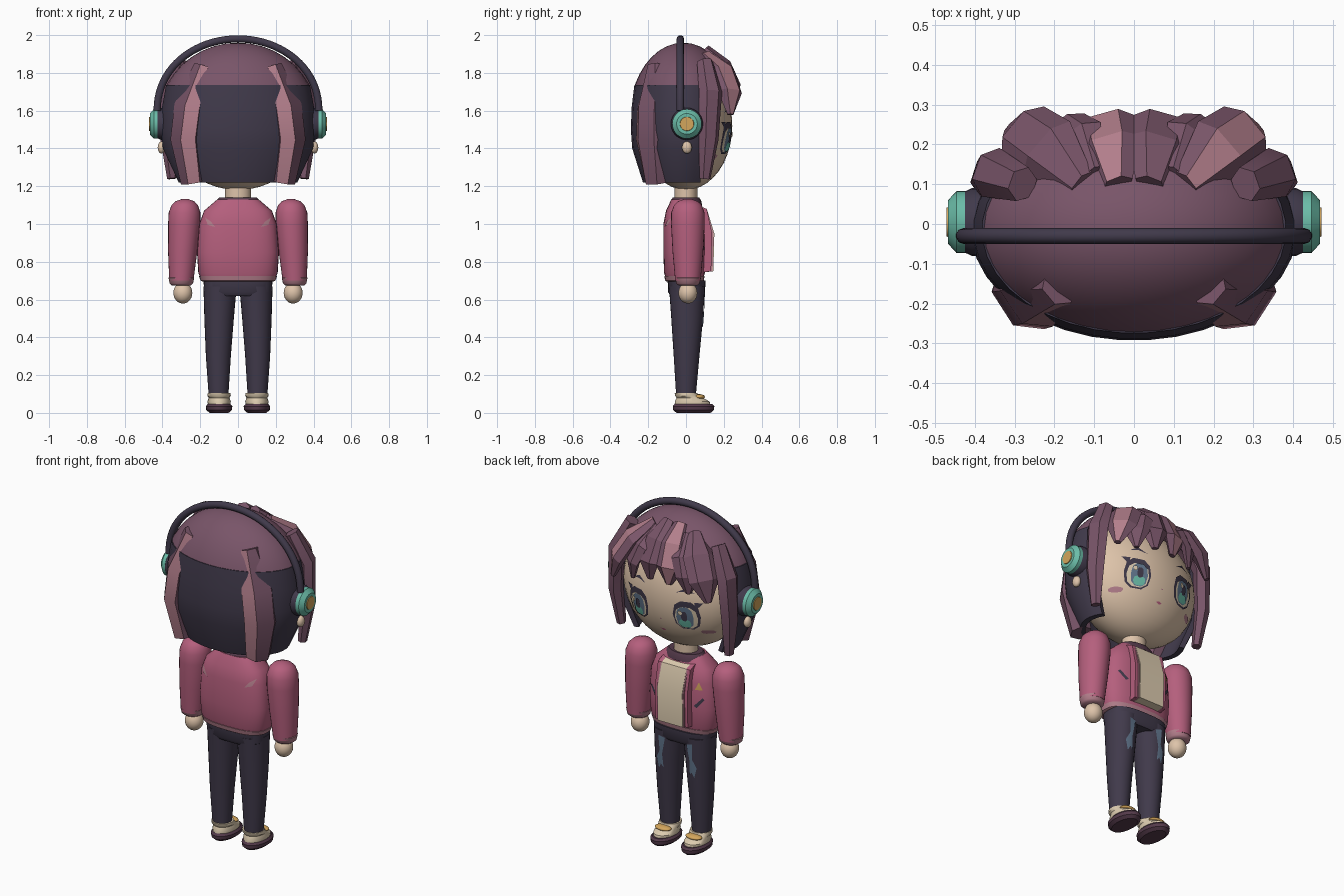
import bpy, bmesh, math
from mathutils import Vector, Matrix
from mathutils.bvhtree import BVHTree

old = bpy.data.objects.get("Cube")
if old:
    bpy.data.objects.remove(old)


def material(name, *rgb):
    m = bpy.data.materials.new(name)
    m.use_nodes = True
    m.diffuse_color = (*rgb, 1)
    m.node_tree.nodes["Principled BSDF"].inputs["Base Color"].default_value = (*rgb, 1)
    return m


HAIR = material("plum hair", .19, .09, .14)
DARK = material("dark navy", .052, .042, .07)
PINK = material("pale pink", .45, .21, .26)
JACKET = material("rose jacket", .46, .115, .205)
SKIN = material("skin", .73, .55, .40)
CREAM = material("cream", .72, .60, .43)
TEAL = material("teal", .147, .507, .393)
GOLD = material("gold", .655, .38, .107)
BLUE = material("slate blue", .12, .18, .265)
SOLE = material("dark plum", .09, .043, .07)


def finish(name, bm, *mats, angle=40):
    bmesh.ops.recalc_face_normals(bm, faces=bm.faces)
    me = bpy.data.meshes.new(name)
    bm.to_mesh(me)
    bm.free()
    for m in mats:
        me.materials.append(m)
    me.shade_smooth()
    me.set_sharp_from_angle(angle=math.radians(angle))
    ob = bpy.data.objects.new(name, me)
    bpy.context.collection.objects.link(ob)
    return ob


def loft(name, rings, *mats, streak=(), angle=40):
    """Skin closed rings of points; sides listed in streak take the second material."""
    bm = bmesh.new()
    rows = [[bm.verts.new(p) for p in r] for r in rings]
    n = len(rows[0])
    for a, b in zip(rows, rows[1:]):
        for i in range(n):
            f = bm.faces.new((a[i], a[(i + 1) % n], b[(i + 1) % n], b[i]))
            f.material_index = int(i in streak)
    bm.faces.new(rows[0])
    bm.faces.new(rows[-1])
    return finish(name, bm, *mats, angle=angle)


def oval(x, y, z, rx, ry, n=28, power=1.0):
    def soft(v):
        return math.copysign(abs(v) ** power, v)
    return [(x + rx * soft(math.cos(t)), y + ry * soft(math.sin(t)), z)
            for t in (2 * math.pi * i / n for i in range(n))]


def ball(name, centre, radii, mat, cut=None):
    bm = bmesh.new()
    bmesh.ops.create_uvsphere(bm, u_segments=36, v_segments=20, radius=1)
    bmesh.ops.transform(bm, matrix=Matrix.LocRotScale(Vector(centre), None, Vector(radii)),
                        verts=bm.verts)
    if cut:
        bmesh.ops.bisect_plane(bm, geom=bm.verts[:] + bm.edges[:] + bm.faces[:],
                               plane_co=(0, 0, cut), plane_no=(0, 0, -1), clear_outer=True)
    return finish(name, bm, mat)


def disc(name, x0, x1, y, z, r0, r1, mat):
    rings = [[(x, y + r * math.cos(k * math.pi / 14), z + r * math.sin(k * math.pi / 14))
              for k in range(28)]
             for x, r in ((x0, r0), (x0 * .5 + x1 * .5, max(r0, r1)), (x1, r1))]
    return loft(name, rings, mat)


def strand(name, path, side, mats, streak=()):
    """Six-sided hair lock, flat side facing away from the head axis."""
    rings = []
    pts = [Vector(p[:3]) for p in path]
    for i, p in enumerate(pts):
        t = (pts[min(i + 1, len(pts) - 1)] - pts[max(i - 1, 0)]).normalized()
        n = Vector((p.x, p.y, 0))
        n = (n - t * n.dot(t)).normalized()
        s = t.cross(n)
        w, d = path[i][3:]
        ring = [p + s * w * math.cos(k * math.pi / 3) + n * d * math.sin(k * math.pi / 3)
                for k in range(6)]
        rings.append([(q.x * side, q.y, q.z) for q in ring])
    return loft(name, rings, *mats, streak=streak, angle=25)


def decal(name, target, points, mat, lift=.004, facing=1):
    """Thin star-shaped patch dropped along y onto a target's surface."""
    me = target.data
    tree = BVHTree.FromPolygons([v.co for v in me.vertices], [p.vertices for p in me.polygons])
    bm = bmesh.new()

    def drop(x, z):
        hit = tree.ray_cast(Vector((x, 2 * facing, z)), Vector((0, -facing, 0)))[0]
        return bm.verts.new((x, (hit.y if hit else 0) + lift * facing, z))
    n = len(points)
    hub = drop(sum(p[0] for p in points) / n, sum(p[1] for p in points) / n)
    rim = [drop(*p) for p in points]
    for i in range(n):
        bm.faces.new((hub, rim[i], rim[(i + 1) % n]))
    finish(name, bm, mat)


def patch(x, z, w, h, n=10):
    return [(p[0], p[1]) for p in oval(x, z, 0, w, h, n, .8)]


# Head and neck
head = ball("head", (0, 0, 1.52), (.37, .245, .34), SKIN)
loft("neck", [oval(0, 0, z, .068, .06) for z in (1.08, 1.24)], SKIN)

# Hair crown and dark undercut shell, open at the face
ball("hair_crown", (0, -.015, 1.56), (.42, .285, .40), HAIR, cut=1.73)
shell = []
for z, k in ((1.735, .91), (1.62, .96), (1.5, .975), (1.4, .95), (1.22, .75)):
    arc = [math.radians(a) for a in range(-205, 26, 10)]
    shell.append([(.42 * k * f * math.cos(t), -.015 + .285 * k * f * math.sin(t), z)
                  for f, ts in ((1, arc), (.9, arc[::-1])) for t in ts])
loft("hair_back", shell, DARK)

for s, tag in ((1, "left"), (-1, "right")):
    # Hair locks
    strand(tag + "_back_lock", [(.19, -.16, 1.84, .05, .04), (.26, -.175, 1.62, .10, .07),
                                (.28, -.18, 1.45, .10, .07), (.24, -.155, 1.22, .07, .06)],
           s, (HAIR, PINK), {0})
    strand(tag + "_side_lock", [(.28, .10, 1.86, .045, .04), (.36, .13, 1.70, .065, .045),
                                (.37, .12, 1.45, .055, .04), (.35, .10, 1.24, .03, .025)],
           s, (HAIR, PINK))
    strand(tag + "_outer_fringe", [(.13, .10, 1.89, .04, .03), (.22, .19, 1.81, .09, .04),
                                   (.28, .23, 1.70, .085, .04), (.31, .235, 1.58, .02, .015)],
           s, (HAIR, PINK), {1} if s > 0 else ())
    strand(tag + "_mid_fringe", [(.10, .12, 1.88, .04, .03), (.15, .21, 1.79, .08, .035),
                                 (.18, .235, 1.70, .07, .03), (.18, .235, 1.60, .015, .012)],
           s, (HAIR, PINK))
    strand(tag + "_inner_fringe", [(.04, .10, 1.92, .04, .03), (.06, .20, 1.84, .08, .035),
                                   (.07, .25, 1.73, .08, .035), (.06, .245, 1.63, .02, .015)],
           s, (HAIR, PINK), {1} if s < 0 else ())

    # Headphone cups and earrings
    disc(tag + "_ear_pad", s * .375, s * .44, .005, 1.53, .085, .07, DARK)
    disc(tag + "_ear_cup", s * .425, s * .467, .005, 1.53, .078, .055, TEAL)
    disc(tag + "_ear_cup_badge", s * .46, s * .471, .005, 1.53, .038, .036, GOLD)
    ball(tag + "_earring", (s * .405, .005, 1.405), (.02, .026, .032), SKIN)

    # Eyes, brows and cheeks
    ex = s * .155
    decal(tag + "_eye_outline", head, patch(ex, 1.455, .075, .088), DARK, .005)
    decal(tag + "_eye_white", head, patch(ex, 1.443, .062, .068), CREAM, .008)
    decal(tag + "_iris", head, patch(ex - s * .005, 1.445, .047, .066), BLUE, .011)
    decal(tag + "_iris_glow", head, patch(ex - s * .005, 1.41, .033, .027), TEAL, .014)
    decal(tag + "_pupil", head, patch(ex - s * .005, 1.455, .017, .03), DARK, .016)
    decal(tag + "_eye_glint", head, patch(ex + .025, 1.475, .012, .015, 6), CREAM, .018)
    decal(tag + "_lash", head, [(s * .21, 1.50), (s * .245, 1.54), (s * .20, 1.54)], DARK, .006)
    decal(tag + "_brow", head, [(s * .10, 1.585), (s * .15, 1.60), (s * .20, 1.59),
                                (s * .15, 1.615)], DARK, .005)
    decal(tag + "_cheek", head, patch(s * .245, 1.355, .032, .014), PINK)

    # Arms
    loft(tag + "_sleeve", [oval(s * x, .01, z, r, r * 1.05) for z, x, r in
         ((.70, .30, .064), (.85, .293, .077), (1.0, .285, .085), (1.06, .283, .084),
          (1.10, .282, .07), (1.12, .281, .05), (1.133, .28, .015))], JACKET)
    loft(tag + "_cuff", [oval(s * .30, .01, z, r, r) for z, r in
                         ((.675, .05), (.685, .062), (.715, .068), (.72, .06))], PINK)
    ball(tag + "_hand", (s * .292, .01, .635), (.05, .05, .056), SKIN)

    # Legs and shoes
    leg = loft(tag + "_leg", [oval(s * x, y, z, rx, ry) for z, x, y, rx, ry in
               ((.09, .103, .0, .052, .052), (.3, .104, .003, .066, .068),
                (.5, .10, .006, .078, .084), (.67, .095, .005, .088, .095))], DARK)
    decal(tag + "_leg_fade", leg, [(s * .07, .63), (s * .11, .64), (s * .105, .55), (s * .13, .50),
          (s * .115, .44), (s * .10, .47), (s * .085, .45), (s * .09, .53)], BLUE)
    loft(tag + "_sole", [oval(s * .1, .04, z, rx, ry) for z, rx, ry in
                         ((0, .05, .09), (.015, .068, .108), (.035, .07, .11), (.047, .06, .1))], SOLE)
    loft(tag + "_shoe", [oval(s * .1, y, z, rx, ry) for z, y, rx, ry in
                         ((.04, .035, .058, .095), (.06, .033, .062, .092), (.08, .02, .055, .07),
                          (.09, .005, .062, .062), (.105, 0, .06, .06))], CREAM)
    ball(tag + "_shoe_strap", (s * .1, .07, .085), (.05, .03, .014), GOLD)

# Nose and mouth
decal("nose", head, patch(0, 1.405, .006, .004, 6), PINK)
decal("mouth", head, [(-.02, 1.335), (0, 1.34), (.02, 1.335), (0, 1.325)], JACKET)

# Headphone band
curve = bpy.data.curves.new("headband", "CURVE")
curve.dimensions = "3D"
curve.bevel_depth = .02
curve.bevel_resolution = 3
curve.use_fill_caps = True
line = curve.splines.new("POLY")
line.points.add(40)
for i, p in enumerate(line.points):
    a = math.pi * i / 40
    p.co = (.428 * math.cos(a), -.03, 1.60 + .38 * math.sin(a) ** .95, 1)
curve.materials.append(DARK)
bpy.context.collection.objects.link(bpy.data.objects.new("headband", curve))

# Jacket body, hem and collar
torso = loft("jacket", [oval(0, -.008, z, rx, ry, 36, .75) for z, rx, ry in
             ((.70, .19, .095), (.74, .21, .108), (.85, .217, .112), (1.0, .205, .112),
              (1.07, .18, .098), (1.13, .11, .07))], JACKET)
loft("jacket_hem", [oval(0, -.008, z, rx, ry, 36, .75) for z, rx, ry in
                    ((.695, .188, .094), (.70, .198, .102), (.725, .207, .107))], PINK)
loft("collar", [oval(0, 0, z, rx, ry) for z, rx, ry in
                ((1.10, .125, .085), (1.125, .115, .08), (1.14, .10, .07))], SOLE)


def front_panel(name, x0, x1, deep, mat):
    side = [(.06, 1.10), (.11, 1.08), (.15 - deep, .95), (.145 - deep, .75), (.06, .74)]
    return loft(name, [[(x, y, z) for y, z in side] for x in (x0, x1)], mat)


# Shirt front, lapels and jacket trim
front_panel("shirt", -.08, .08, 0, CREAM)
for s, tag in ((1, "left"), (-1, "right")):
    front_panel(tag + "_lapel", s * .079, s * .105, .012, JACKET)
    front_panel(tag + "_lapel_trim", s * .078, s * .087, .004, PINK)
    decal(tag + "_back_stripe", torso, [(s * .175, 1.035), (s * .16, .995), (s * .12, .983),
          (s * .145, 1.015)], PINK, .005, -1)
    decal(tag + "_front_stripe", torso, [(s * .12, .87), (s * .135, .86), (s * .175, .91),
          (s * .165, .92)], DARK, .005)
decal("jacket_badge", torso, [(-.125, .965), (-.165, .965), (-.145, 1.01)], GOLD, .005)

# Hips
loft("hips", [oval(0, .003, z, rx, ry, 36, .7) for z, rx, ry in
              ((.62, .15, .085), (.64, .178, .098), (.70, .183, .10))], DARK)
